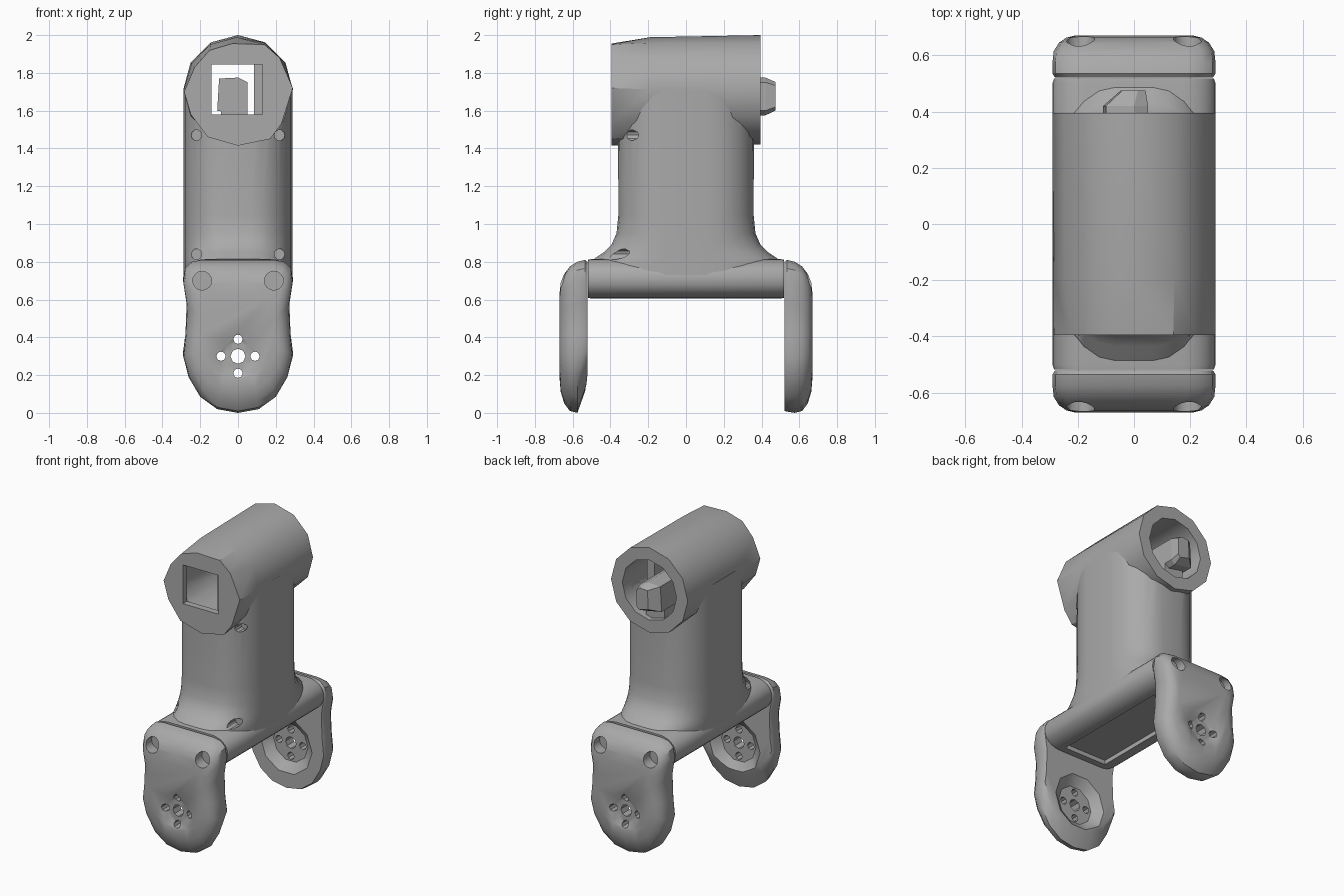
import bpy, bmesh
from math import sin, cos, pi, radians
from mathutils import Vector

if "Cube" in bpy.data.objects:
    bpy.data.objects.remove(bpy.data.objects["Cube"])

grey = bpy.data.materials.new("mid_grey")
grey.use_nodes = True
colour = (0.4, 0.4, 0.4, 1)
grey.diffuse_color = colour
grey.node_tree.nodes["Principled BSDF"].inputs["Base Color"].default_value = colour


def loft(name, rings):
    """Closed solid through a list of equal-length point rings."""
    bm = bmesh.new()
    loops = [[bm.verts.new(p) for p in ring] for ring in rings]
    n = len(loops[0])
    for a, b in zip(loops, loops[1:]):
        for i in range(n):
            j = (i + 1) % n
            bm.faces.new((a[i], a[j], b[j], b[i]))
    bm.faces.new(loops[0][::-1])
    bm.faces.new(loops[-1])
    bmesh.ops.recalc_face_normals(bm, faces=bm.faces)
    mesh = bpy.data.meshes.new(name)
    bm.to_mesh(mesh)
    bm.free()
    mesh.materials.append(grey)
    ob = bpy.data.objects.new(name, mesh)
    bpy.context.collection.objects.link(ob)
    return ob


def rounded(hx, hy, rx, ry, steps=7):
    """Rounded rectangle outline with elliptical corners."""
    pts = []
    for q, (sx, sy) in enumerate(((1, 1), (-1, 1), (-1, -1), (1, -1))):
        for k in range(steps):
            a = (q + k / (steps - 1)) * pi / 2
            pts.append((sx * (hx - rx) + rx * cos(a), sy * (hy - ry) + ry * sin(a)))
    return pts


def disc(r, z, y, x=0, n=16):
    return [(x + r * cos(2 * pi * k / n), y, z + r * sin(2 * pi * k / n)) for k in range(n)]


def rod(x, z, y0, y1, r0, n=16, r1=None):
    return loft("cutter", [disc(r0, z, y0, x, n), disc(r1 or r0, z, y1, x, n)])


def box(name, x0, x1, y0, y1, z0, z1):
    return loft(name, [[(x0, y0, z), (x1, y0, z), (x1, y1, z), (x0, y1, z)] for z in (z0, z1)])


def cut(ob, cutters):
    bpy.context.view_layer.objects.active = ob
    for c in cutters:
        c.hide_render = True
        mod = ob.modifiers.new("cut", "BOOLEAN")
        mod.operation, mod.solver, mod.object = "DIFFERENCE", "EXACT", c
        bpy.ops.object.modifier_apply(modifier=mod.name)
        bpy.data.objects.remove(c)


def smooth(ob, angle=35):
    bpy.ops.object.select_all(action="DESELECT")
    ob.select_set(True)
    bpy.context.view_layer.objects.active = ob
    bpy.ops.object.shade_smooth_by_angle(angle=radians(angle))


# Column: flares into the crossbar below and wraps the barrel above
sections = [(0.69, 0.505), (0.795, 0.505), (0.82, 0.48), (0.85, 0.435), (0.89, 0.395),
            (0.95, 0.368), (1.05, 0.358), (1.60, 0.36), (1.72, 0.36)]
column = loft("column", [[(x, y, z) for x, y in rounded(0.288, hy, 0.22, hy - 0.11)]
                         for z, hy in sections])
pockets = [rod(s * 0.22, z, -0.6, y, 0.028, 10)
           for s in (-1, 1) for z, y in ((1.47, -0.24), (0.84, -0.30))]
cut(column, pockets + [rod(0, 1.71, -0.5, 0.5, 0.205, 12)])
smooth(column)

# Crossbar under the column, with a shallow channel underneath
crossbar = loft("crossbar", [[(x * k, y, 0.71 + z * k) for x, z in rounded(0.29, 0.104, 0.12, 0.095)]
                             for y, k in ((-0.518, 0.98), (-0.50, 1), (0.50, 1), (0.518, 0.98))])
cut(crossbar, [box("cutter", -0.16, 0.16, -0.47, 0.47, 0.5, 0.635)])
smooth(crossbar)

# Barrel head: faceted front rim, rounder back rim
front_rim = [(0.29, 1.72), (0.22, 1.88), (0.14, 1.95), (-0.03, 1.955), (-0.15, 1.92),
             (-0.23, 1.83), (-0.285, 1.70), (-0.25, 1.58), (-0.16, 1.46), (0, 1.415),
             (0.17, 1.45), (0.23, 1.53)]
front = [(x, -0.395, z) for x, z in front_rim]
back = disc(0.29, 1.71, 0.395, n=12)
middle = [Vector(a).lerp(Vector(b), 0.75) for a, b in zip(front, back)]
for p in middle:
    p.y = -0.19
head = loft("barrel_head", [front, middle, back])
cut(head, [rod(0, 1.71, -0.35, 0.5, 0.205, 12), box("cutter", -0.14, 0.13, -0.5, -0.2, 1.58, 1.845)])
smooth(head, 32)

# Connector block on its support, and a side plate inside the barrel
plug_outline = [(-0.11, 1.60), (0.02, 1.575), (0.05, 1.60), (0.05, 1.75), (0, 1.775), (-0.10, 1.77)]
loft("connector_block", [[(0.03 + (x - 0.03) * kx, y, 1.68 + (z - 1.68) * kz)
                          for x, z in plug_outline]
                         for y, kx, kz in ((0.10, 1, 1), (0.42, 1, 1), (0.475, 0.55, 0.75))])
box("block_support", -0.09, 0.05, 0.10, 0.36, 1.48, 1.62)
box("inner_plate", 0.085, 0.14, -0.34, 0.22, 1.56, 1.85)

# Fork arms, seen as rings stacked from the inner to the outer face
half = [(0, 0.81), (0.19, 0.81), (0.245, 0.80), (0.28, 0.765), (0.29, 0.70), (0.272, 0.58),
        (0.278, 0.42), (0.29, 0.30), (0.262, 0.19), (0.20, 0.085), (0.11, 0.02)]
outline = half + [(0, 0.0)] + [(-x, z) for x, z in half[:0:-1]]


def arm_ring(y, width, top, bottom):
    ring = []
    for x, z in outline:
        limit, edge = (top, 0.81) if z > 0.4 else (bottom, 0)
        ring.append((x * width, y, 0.4 + (z - 0.4) * (limit - 0.4) / (edge - 0.4)))
    return ring


for name, side, inner_bottom in (("front_arm", -1, 0.16), ("back_arm", 1, 0.01)):
    profile = [(0.522, 0.97, 0.80, inner_bottom), (0.535, 1, 0.81, inner_bottom * 0.7),
               (0.575, 1, 0.80, 0), (0.615, 0.985, 0.775, 0.01), (0.645, 0.92, 0.735, 0.05),
               (0.663, 0.83, 0.69, 0.11), (0.671, 0.72, 0.62, 0.20)]
    arm = loft(name, [arm_ring(side * y, w, t, b) for y, w, t, b in profile])
    # screw sockets, dished seats on both faces and through holes
    holes = [rod(s * 0.19, 0.70, side * 0.59, side * 0.8, 0.05) for s in (-1, 1)]
    holes.append(rod(0, 0.30, side * 0.51, side * 0.57, 0.21, 10, 0.13))
    holes.append(rod(0, 0.30, side * 0.68, side * 0.645, 0.15, 8, 0.08))
    holes.append(rod(0, 0.30, side * 0.4, side * 0.8, 0.04, 8))
    for k in range(4):
        x, z = 0.09 * cos(k * pi / 2), 0.30 + 0.09 * sin(k * pi / 2)
        holes.append(rod(x, z, side * 0.4, side * 0.8, 0.025, 8))
    cut(arm, holes)
    smooth(arm)
